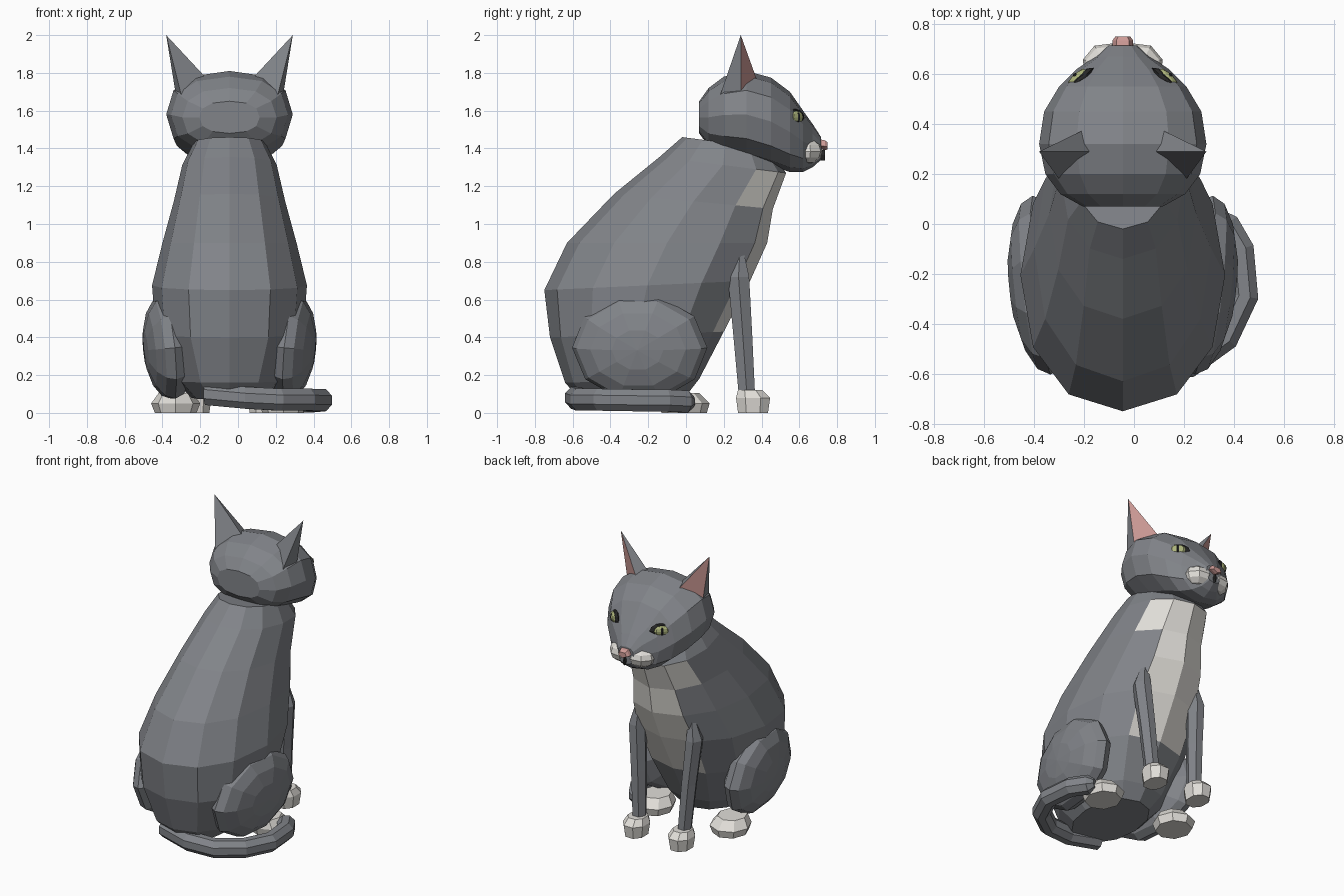
import bpy, bmesh, math
from mathutils import Vector

if "Cube" in bpy.data.objects:
    bpy.data.objects.remove(bpy.data.objects["Cube"])

CX = -0.045  # the cat's symmetry line (the tail pushes the model off centre)


def material(name, rgb):
    m = bpy.data.materials.new(name)
    m.diffuse_color = (*rgb, 1)
    m.use_nodes = True
    m.node_tree.nodes["Principled BSDF"].inputs["Base Color"].default_value = m.diffuse_color
    return m


GREY = material("grey_fur", (0.22, 0.23, 0.25))
WHITE = material("white_fur", (0.75, 0.73, 0.69))
PINK = material("pink_skin", (0.62, 0.33, 0.31))
GREEN = material("eye_green", (0.42, 0.46, 0.2))
BLACK = material("black", (0.02, 0.02, 0.02))


def finish(name, bm, mats):
    bmesh.ops.recalc_face_normals(bm, faces=bm.faces)
    me = bpy.data.meshes.new(name)
    bm.to_mesh(me)
    bm.free()
    for m in mats:
        me.materials.append(m)
    ob = bpy.data.objects.new(name, me)
    bpy.context.collection.objects.link(ob)
    return ob


def loft(name, rings, mats, pick=None):
    """Skin a list of point rings, cap both ends; pick(centre) gives a material slot."""
    bm = bmesh.new()
    loops = [[bm.verts.new(p) for p in r] for r in rings]
    n = len(loops[0])
    for a, b in zip(loops, loops[1:]):
        for i in range(n):
            j = (i + 1) % n
            bm.faces.new((a[i], a[j], b[j], b[i]))
    bm.faces.new(loops[0])
    bm.faces.new(loops[-1])
    if pick:
        for f in bm.faces:
            f.material_index = pick(f.calc_center_median())
    return finish(name, bm, mats)


def oval(centre, u, v, n, power=1.0, phase=0.0):
    """Ring spanned by half-axes u and v; power < 1 makes it boxier."""
    pts = []
    for i in range(n):
        a = 2 * math.pi * i / n + phase
        c, s = math.cos(a), math.sin(a)
        c = math.copysign(abs(c) ** power, c)
        s = math.copysign(abs(s) ** power, s)
        pts.append(Vector(centre) + Vector(u) * c + Vector(v) * s)
    return pts


def blob(name, centre, radii, mat, seg=10, rings=6, turn=0.0):
    bm = bmesh.new()
    bmesh.ops.create_uvsphere(bm, u_segments=seg, v_segments=rings, radius=1)
    ob = finish(name, bm, [mat])
    ob.location, ob.scale, ob.rotation_euler = centre, radii, (0, 0, turn)
    return ob


# body: slanted rings from back point to front point, with half-width
body = [(-.02, 1.46, .44, 1.40, .19), (-.14, 1.355, .53, 1.27, .25),
        (-.38, 1.16, .46, 1.08, .295), (-.63, .90, .43, .90, .355),
        (-.75, .65, .34, .70, .41), (-.72, .40, .20, .43, .39),
        (-.64, .16, .07, .18, .29), (-.56, .07, .0, .09, .2)]
rings = []
for by, bz, fy, fz, w in body:
    mid, half = (CX, (by + fy) / 2, (bz + fz) / 2), (0, (fy - by) / 2, (fz - bz) / 2)
    rings.append(oval(mid, half, (w, 0, 0), 12, 0.92))


def chest(c):
    limit = 0.2 if c.z > 0.75 else 0.12
    return int(0.3 < c.z < 1.33 and c.y > 0.18 and abs(c.x - CX) < limit)


loft("body", rings, [GREY, WHITE], chest)

# head: upright rings along y (y, bottom z, top z, half-width)
head = [(.07, 1.48, 1.65, .16), (.12, 1.41, 1.72, .25), (.2, 1.375, 1.78, .31),
        (.32, 1.35, 1.81, .335), (.45, 1.31, 1.775, .315), (.55, 1.275, 1.70, .255),
        (.62, 1.275, 1.60, .185), (.67, 1.30, 1.53, .11), (.715, 1.34, 1.46, .06)]
loft("head", [oval((CX, y, (b + t) / 2), (0, 0, (t - b) / 2), (w, 0, 0), 12, 0.85)
              for y, b, t, w in head], [GREY])

# nose, a small wedge
loft("nose", [oval((CX, y, z), (.04 * s, 0, 0), (0, 0, .026 * s), 5, 1, -math.pi / 2)
              for y, z, s in ((.68, 1.43, 1.1), (.735, 1.42, 1.1), (.75, 1.415, .8))], [PINK])
loft("mouth", [oval((CX, y, 1.365), (.008, 0, 0), (0, 0, .028), 4)
               for y in (.70, .735)], [BLACK])

for s, side in ((-1, "left"), (1, "right")):
    def at(x, y, z):
        return Vector((CX + s * x, y, z))

    # muzzle pads
    blob("muzzle_" + side, at(.07, .635, 1.385), (.095, .09, .068), WHITE, 8, 6, -s * .5)

    # ears: tall pyramids with a pink outer-front face
    bm = bmesh.new()
    tip = bm.verts.new(at(.335, .29, 2.0))
    base = [bm.verts.new(at(*p)) for p in
            ((.15, .38, 1.75), (.13, .29, 1.78), (.255, .18, 1.68), (.285, .29, 1.69))]
    for i in range(4):
        f = bm.faces.new((base[i], base[(i + 1) % 4], tip))
        f.material_index = int(i == 3)
    bm.faces.new(base)
    finish("ear_" + side, bm, [GREY, PINK])

    # eyes: black rim, green iris, slit pupil, turned outward
    turn = -s * 0.75
    out = Vector((s * math.sin(.75), math.cos(.75), 0))
    eye = at(.172, .575, 1.565)
    blob("eye_rim_" + side, eye, (.075, .022, .045), BLACK, 8, 6, turn)
    blob("eye_" + side, eye + out * .012, (.052, .022, .034), GREEN, 8, 6, turn)
    blob("pupil_" + side, eye + out * .024, (.014, .013, .028), BLACK, 6, 4, turn)

    # front legs: tapering six-sided columns ending in blocky paws
    leg = [(.20, .285, .86, .022, .022), (.215, .278, .72, .055, .065),
           (.19, .30, .42, .05, .058), (.17, .322, .10, .045, .05)]
    loft("front_leg_" + side, [oval(at(x, y, z), (rx, 0, 0), (0, ry, 0), 6)
                               for x, y, z, rx, ry in leg], [GREY])
    paw = [(.355, 0, .068, .085), (.355, .08, .08, .097), (.34, .12, .06, .07)]
    loft("front_paw_" + side, [oval(at(.17, y, z), (rx, 0, 0), (0, ry, 0), 8, .9, math.pi / 8)
                               for y, z, rx, ry in paw], [WHITE])

    # haunches, leaning slightly outwards at the bottom
    h = blob("haunch_" + side, at(.325, -.245, .345), (.285, .36, .13), GREY, 10, 8)
    h.rotation_euler = (0, math.pi / 2 + s * .1, -s * .1)

    # hind paws
    paw = [(-.01, 0, .11, .12), (-.01, .05, .13, .135), (-.03, .105, .09, .1)]
    loft("hind_paw_" + side, [oval(at(.285, y, z), (rx, 0, 0), (0, ry, 0), 8)
                              for y, z, rx, ry in paw], [WHITE])

# tail: swept around the right side on the ground
path = [Vector(p) for p in
        ((-.17, -.54, .10), (.04, -.585, .08), (.22, -.56, .07), (.365, -.455, .07),
         (.443, -.29, .067), (.425, -.1, .065), (.365, .0, .06), (.345, .035, .06))]
rings = []
for i, p in enumerate(path):
    t = (path[min(i + 1, len(path) - 1)] - path[max(i - 1, 0)]).normalized()
    side = t.cross(Vector((0, 0, 1))).normalized()
    r = .03 if i == len(path) - 1 else .06
    rings.append(oval(p, side * r, Vector((0, 0, r * 1.05)), 8, 1, math.pi / 8))
loft("tail", rings, [GREY])
